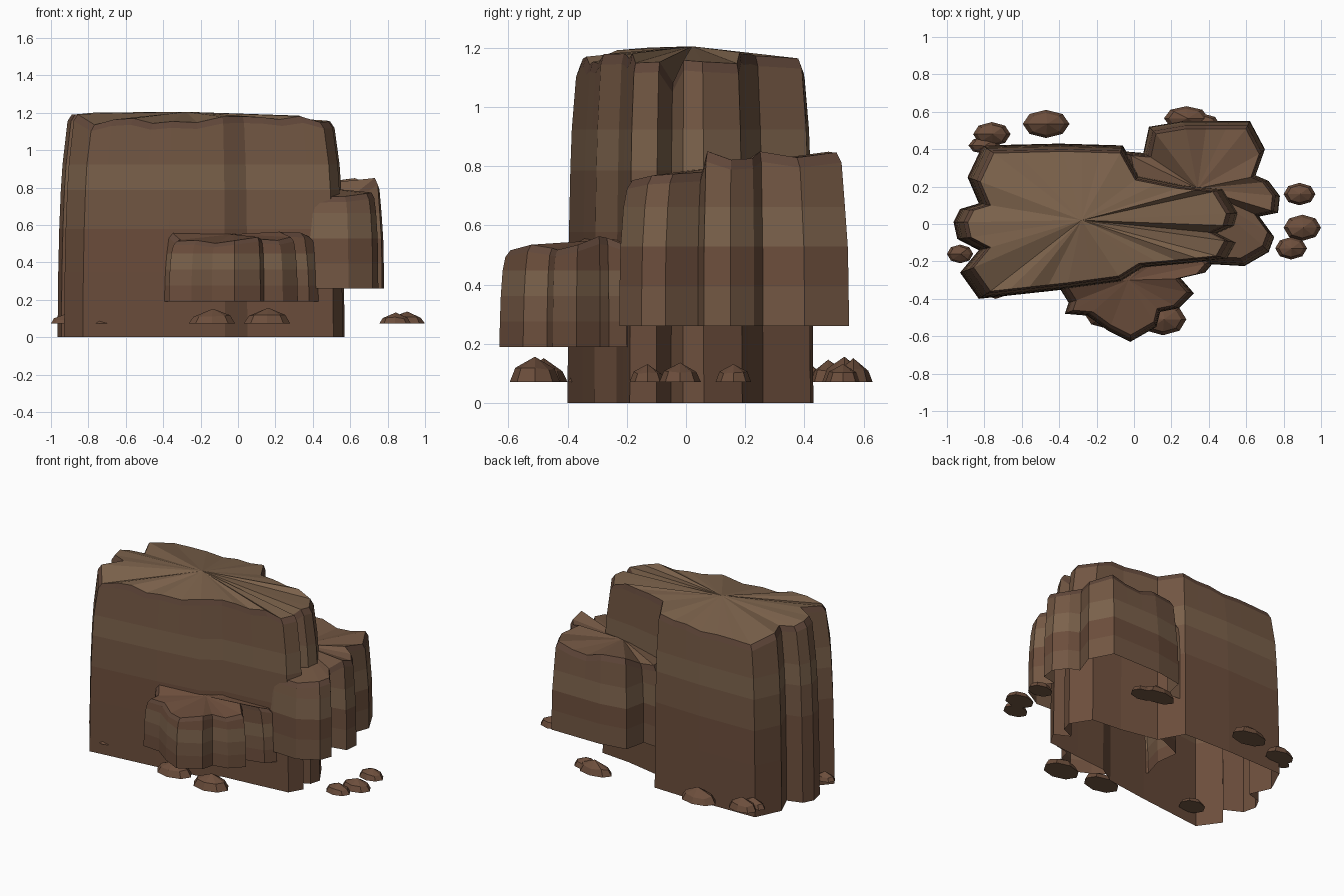
import bpy, bmesh, math, random

random.seed(11)


def material(name, rgb):
    m = bpy.data.materials.new(name)
    m.diffuse_color = (*rgb, 1)
    return m


TONES = [material("red_brown_rock", (0.15, 0.076, 0.045)),
         material("brown_rock", (0.17, 0.095, 0.056)),
         material("dark_rock", (0.12, 0.064, 0.042)),
         material("light_rock", (0.20, 0.122, 0.071))]


def loft(name, rings, peak, tones, closed=False):
    """Stacked rings closed by a fan to a peak point; the base may stay open."""
    bm = bmesh.new()
    rows = [[bm.verts.new(p) for p in r] for r in rings]
    tip = bm.verts.new(peak)
    n = len(rows[0])
    for k, (a, b) in enumerate(zip(rows, rows[1:])):
        for i in range(n):
            j = (i + 1) % n
            bm.faces.new((a[i], a[j], b[j], b[i])).material_index = tones[k]
    for i in range(n):
        bm.faces.new((rows[-1][i], rows[-1][(i + 1) % n], tip)).material_index = tones[-1]
    if closed:
        bm.faces.new(rows[0][::-1]).material_index = 1
    me = bpy.data.meshes.new(name)
    bm.to_mesh(me)
    bm.free()
    for m in TONES:
        me.materials.append(m)
    ob = bpy.data.objects.new(name, me)
    bpy.context.collection.objects.link(ob)
    return ob


def rock(name, outline, mid, hub, z0, rim, profile, tones, jitter):
    """Cliff block: outline drawn in slightly per height step, uneven fan top."""
    pts = []
    for i, (x, y) in enumerate(outline):
        u, v = outline[(i + 1) % len(outline)]
        cuts = max(1, round(math.hypot(u - x, v - y) / 0.13))  # rim breaks on long walls
        pts += [(x + (u - x) * c / cuts, y + (v - y) * c / cuts) for c in range(cuts)]
    tops = [rim(x, y) + random.uniform(-jitter, jitter) for x, y in pts]
    # only the upper rings follow the uneven rim, so the colour bands stay level
    mean = sum(tops) / len(tops)
    rings = []
    for t, s in profile:
        rings.append([(mid[0] + (x - mid[0]) * s, mid[1] + (y - mid[1]) * s,
                       z0 + ((h if t > 0.85 else mean) - z0) * t)
                      for (x, y), h in zip(pts, tops)])
    return loft(name, rings, hub, tones)


# Tall main block
main = [(0.57, 0.06), (0.55, -0.01), (0.46, -0.05), (0.56, -0.10), (0.51, -0.19),
        (0.27, -0.215), (0.05, -0.235), (-0.07, -0.31), (-0.37, -0.35), (-0.83, -0.40),
        (-0.93, -0.26), (-0.83, -0.14), (-0.945, -0.08), (-0.965, 0.01), (-0.93, 0.08),
        (-0.83, 0.11), (-0.89, 0.25), (-0.81, 0.42), (-0.40, 0.43), (-0.06, 0.42),
        (0.03, 0.26), (0.28, 0.21), (0.49, 0.19)]


def main_rim(x, y):
    if 0.4 < x < 0.5 and -0.08 < y < 0:
        return 1.06                                  # notch in the right end
    return 1.18 - 0.2 * y * y - 0.03 * (x > 0.4)


rock("main_cliff", main, (-0.2, 0.01), (-0.28, 0.02, 1.205), 0, main_rim,
     [(0, 1), (0.3, 0.995), (0.5, 0.988), (0.68, 0.977), (0.8, 0.965), (0.975, 0.93), (1.005, 0.90)],
     [0, 0, 1, 3, 1, 2, 3], 0.02)

# Medium block behind the right end
side = [(0.78, 0.15), (0.77, 0.06), (0.67, 0.04), (0.75, -0.07), (0.72, -0.15),
        (0.59, -0.225), (0.41, -0.215), (0.26, -0.15), (0.16, -0.03), (0.10, 0.13),
        (-0.03, 0.20), (-0.07, 0.39), (0.05, 0.38), (0.08, 0.52), (0.26, 0.55),
        (0.62, 0.55), (0.70, 0.40), (0.65, 0.26), (0.72, 0.23)]
rock("side_cliff", side, (0.42, 0.17), (0.34, 0.19, 0.81), 0.26,
     lambda x, y: (0.825 if y > 0.05 else 0.755) - 0.05 * (x < 0.08),
     [(0, 1), (0.25, 0.998), (0.5, 0.99), (0.75, 0.965), (0.95, 0.935), (1.01, 0.89)],
     [1, 0, 3, 1, 2, 1], 0.02)

# Small block on the front, running back into the main block
front = [(0.43, -0.20), (0.38, -0.26), (0.25, -0.29), (0.32, -0.37), (0.24, -0.45),
         (0.14, -0.47), (0.12, -0.55), (-0.02, -0.63), (-0.14, -0.57), (-0.25, -0.49),
         (-0.37, -0.48), (-0.35, -0.42), (-0.40, -0.34), (-0.36, -0.20), (-0.38, -0.05),
         (-0.22, 0.02), (-0.02, 0.05), (0.14, 0.0), (0.34, -0.06)]
rock("front_ledge", front, (0, -0.32), (-0.03, -0.30, 0.55), 0.19,
     lambda x, y: min(0.55, 0.515 + 0.14 * (y + 0.55)),
     [(0, 1), (0.25, 0.995), (0.5, 0.985), (0.75, 0.965), (0.94, 0.935), (1.01, 0.88)],
     [0, 1, 3, 0, 2, 0], 0.018)


# Loose flat-bottomed stones around the foot
def stone(name, x, y, rx, ry, h):
    def ring(s, z, wobble):
        return [(x + rx * s * math.cos(a), y + ry * s * math.sin(a),
                 z + random.uniform(-wobble, wobble))
                for a in (math.tau * i / 8 for i in range(8))]
    loft(name, [ring(1, 0.072, 0), ring(0.78, 0.072 + h * 0.5, 0.006)],
         (x + rx * 0.05, y, 0.072 + h), [0, 0], closed=True)


stones = [(-0.76, 0.48, 0.10, 0.065, 0.075), (-0.80, 0.42, 0.085, 0.045, 0.06),
          (-0.47, 0.535, 0.125, 0.075, 0.085), (0.28, 0.565, 0.12, 0.065, 0.08),
          (0.37, 0.53, 0.09, 0.06, 0.06), (0.885, 0.16, 0.085, 0.06, 0.06),
          (0.90, -0.02, 0.10, 0.07, 0.065), (0.84, -0.13, 0.085, 0.06, 0.06),
          (0.155, -0.51, 0.125, 0.085, 0.085), (-0.14, -0.48, 0.125, 0.08, 0.08),
          (-0.93, -0.16, 0.07, 0.05, 0.05), (-0.74, -0.33, 0.09, 0.07, 0.05)]
for i, s in enumerate(stones):
    stone(f"stone_{i + 1}", *s)
